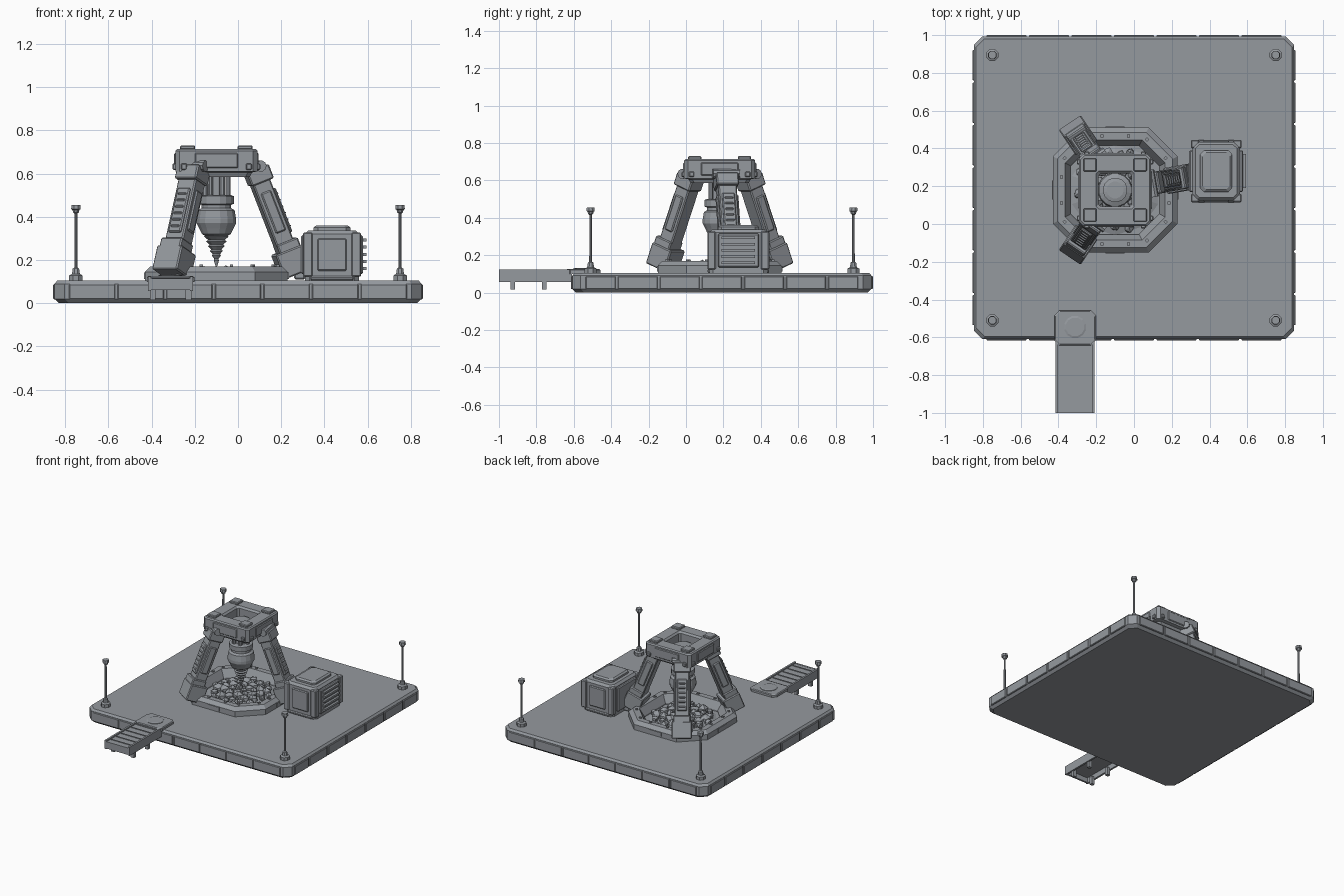
import bpy, bmesh, math, random
from mathutils import Matrix, Vector

if "Cube" in bpy.data.objects:
    bpy.data.objects.remove(bpy.data.objects["Cube"], do_unlink=True)

random.seed(4)
GREY = (0.30, 0.32, 0.345, 1)
metal = bpy.data.materials.new("plain_grey")
metal.use_nodes = True
metal.diffuse_color = GREY
metal.node_tree.nodes["Principled BSDF"].inputs["Base Color"].default_value = GREY

DECK = 0.105             # height of the deck surface
PIT = (-0.1, 0.18)       # centre of the rig and pit
BASE_Y = 0.192           # centre of the deck along y


def finish(name, bm, bevel=0):
    bmesh.ops.recalc_face_normals(bm, faces=bm.faces[:])
    mesh = bpy.data.meshes.new(name)
    bm.to_mesh(mesh)
    bm.free()
    mesh.materials.append(metal)
    obj = bpy.data.objects.new(name, mesh)
    bpy.context.collection.objects.link(obj)
    if bevel:
        mod = obj.modifiers.new("edge_bevel", "BEVEL")
        mod.width, mod.segments, mod.limit_method = bevel, 1, "ANGLE"
    return obj


def box(bm, centre, size, frame=Matrix()):
    m = frame @ Matrix.Translation(centre) @ Matrix.Diagonal((*size, 1))
    bmesh.ops.create_cube(bm, size=1, matrix=m)


def rect(c, hx, hy, cut, z):
    """Rectangle with cut corners."""
    pts = []
    for sx, sy in ((1, 1), (-1, 1), (-1, -1), (1, -1)):
        a = (c[0] + sx * hx, c[1] + sy * (hy - cut), z)
        b = (c[0] + sx * (hx - cut), c[1] + sy * hy, z)
        pts += [a, b] if sx * sy > 0 else [b, a]
    return pts


def circle(c, r, z, n=12):
    steps = [math.tau * (i + 0.5) / n for i in range(n)]
    return [(c[0] + r * math.cos(a), c[1] + r * math.sin(a), z) for a in steps]


def loft(bm, rings, closed=False):
    """Skin a stack of rings; cap the ends or join last to first."""
    rows = [[bm.verts.new(p) for p in ring] for ring in rings]
    n = len(rows[0])
    pairs = list(zip(rows, rows[1:])) + ([(rows[-1], rows[0])] if closed else [])
    for lo, hi in pairs:
        for i in range(n):
            j = (i + 1) % n
            bm.faces.new((lo[i], lo[j], hi[j], hi[i]))
    if not closed:
        bm.faces.new(rows[0][::-1])
        bm.faces.new(rows[-1])


def lathe(bm, c, profile, n=12):
    loft(bm, [circle(c, r, z, n) for r, z in profile])


# Deck slab
bm = bmesh.new()
loft(bm, [rect((0, BASE_Y), 0.848 - d, 0.8 - d, 0.045, z)
          for d, z in ((0.02, 0), (0, 0.02), (0, 0.09), (0.012, DECK))])
finish("deck", bm)

# Side panels between narrow gaps around the deck
bm = bmesh.new()
PITCH = 0.225
for side in (-1, 1):
    for k in range(-3, 4):
        box(bm, (k * PITCH, BASE_Y + side * 0.8, 0.053), (PITCH - 0.012, 0.015, 0.07))
        length = PITCH - 0.012 if abs(k) < 3 else 0.16
        y = BASE_Y + (k * PITCH if abs(k) < 3 else k * 0.216)
        box(bm, (side * 0.848, y, 0.053), (0.015, length, 0.07))
finish("deck_side_panels", bm, 0.004)

# Pit rim
bm = bmesh.new()
loft(bm, [rect(PIT, a, a, a * 0.46, z) for a, z in (
    (0.33, DECK), (0.33, 0.145), (0.305, 0.17), (0.265, 0.17), (0.235, 0.115), (0.235, DECK))],
    closed=True)
finish("pit_rim", bm)

# Clamps and bolts on the rim
bm = bmesh.new()
for i in range(8):
    frame = Matrix.Translation((*PIT, 0)) @ Matrix.Rotation(i * math.pi / 4, 4, "Z")
    d = 0.285 if i % 2 == 0 else 0.308
    for s in (-0.07, 0.07):
        box(bm, (d, s, 0.172), (0.016, 0.016, 0.012), frame)
    box(bm, (d + 0.04, 0, 0.128), (0.02, 0.1, 0.03), frame)
finish("rim_fittings", bm)

# Rubble heap in the pit
bm = bmesh.new()
lathe(bm, PIT, ((0.24, DECK), (0.2, 0.118), (0.06, 0.135)), 10)
for i in range(46):
    d = 0.215 * math.sqrt((i + 0.5) / 46)
    a = i * 2.4
    size = random.uniform(0.022, 0.045)
    spot = Vector((PIT[0] + d * math.cos(a), PIT[1] + d * math.sin(a),
                   0.145 - 0.1 * d + random.uniform(-0.01, 0.004)))
    rock = bmesh.ops.create_icosphere(bm, subdivisions=1, radius=size)["verts"]
    for v in rock:
        v.co = v.co * random.uniform(0.75, 1.1) + spot
finish("rubble", bm)

# Rig head: square ring with stepped underside and open centre
bm = bmesh.new()
loft(bm, [rect(PIT, a, a, 0.02 if a > 0.1 else 0.012, z) for a, z in (
    (0.155, 0.585), (0.165, 0.605), (0.19, 0.61), (0.19, 0.705), (0.182, 0.713),
    (0.1, 0.713), (0.088, 0.7), (0.088, 0.585))], closed=True)
finish("rig_head", bm)

# Head trim: corner pads, side plates and edge bolts
bm = bmesh.new()
for i in range(4):
    frame = Matrix.Translation((*PIT, 0)) @ Matrix.Rotation(i * math.pi / 2, 4, "Z")
    box(bm, (0.133, 0.133, 0.72), (0.07, 0.07, 0.02), frame)
    box(bm, (0.19, 0, 0.66), (0.012, 0.2, 0.07), frame)
    for s in (-0.15, 0.15):
        box(bm, (0.192, s, 0.632), (0.022, 0.028, 0.03), frame)
finish("head_trim", bm, 0.005)

# Drive shaft, motor cap and guide rods
bm = bmesh.new()
lathe(bm, PIT, ((0.088, 0.59), (0.088, 0.635), (0.065, 0.645), (0.065, 0.665), (0.045, 0.67)), 16)
lathe(bm, PIT, ((0.042, 0.48), (0.042, 0.6)))
for i in range(6):
    a = i * math.pi / 3
    lathe(bm, (PIT[0] + 0.054 * math.cos(a), PIT[1] + 0.054 * math.sin(a)),
          ((0.013, 0.48), (0.013, 0.6)), 8)
finish("drive_shaft", bm)

# Drill chuck
bm = bmesh.new()
lathe(bm, PIT, ((0.07, 0.5), (0.082, 0.495), (0.082, 0.46), (0.07, 0.455), (0.07, 0.44),
                (0.086, 0.43), (0.093, 0.39), (0.093, 0.37), (0.08, 0.345), (0.068, 0.32),
                (0.05, 0.31)), 16)
finish("drill_chuck", bm)

# Stepped drill bit
bm = bmesh.new()
profile = []
for k in range(6):
    r, z = 0.06 - k * 0.0095, 0.315 - k * 0.022
    profile += [(r * 0.8, z), (r, z - 0.007)]
lathe(bm, PIT, profile + [(0.002, 0.165)], 10)
finish("drill_bit", bm)

# Three slanted legs, built in a frame whose z runs along the leg
SLOPE = math.atan2(0.127, 0.323)
for name, angle in (("right_leg", 10), ("back_leg", 124), ("front_leg", 236)):
    frame = (Matrix.Translation((*PIT, 0)) @ Matrix.Rotation(math.radians(angle), 4, "Z")
             @ Matrix.Translation((0.35, 0, 0.19)) @ Matrix.Rotation(-SLOPE, 4, "Y"))
    bm = bmesh.new()
    box(bm, (0, 0, 0.25), (0.085, 0.1, 0.46), frame)
    box(bm, (0, 0, 0), (0.13, 0.14, 0.12), frame)              # foot
    box(bm, (0.01, 0, 0.075), (0.105, 0.118, 0.05), frame)     # ankle
    box(bm, (0.005, 0, 0.43), (0.11, 0.12, 0.07), frame)       # upper clamp
    box(bm, (0.046, 0, 0.24), (0.016, 0.07, 0.22), frame)      # outer plate
    for k in range(6):
        box(bm, (0.054, 0, 0.16 + k * 0.032), (0.012, 0.05, 0.012), frame)
    for s in (-1, 1):
        box(bm, (0, s * 0.052, 0.25), (0.05, 0.014, 0.2), frame)
    finish(name, bm, 0.006)
    bm = bmesh.new()
    pin = frame @ Matrix.Translation((0.02, 0, 0.47)) @ Matrix.Rotation(math.pi / 2, 4, "X")
    bmesh.ops.create_cone(bm, cap_ends=True, segments=10, radius1=0.026, radius2=0.026,
                          depth=0.145, matrix=pin)
    finish(name + "_pin", bm)

# Generator housing
GEN = (0.435, 0.28)
bm = bmesh.new()
loft(bm, [rect(GEN, 0.125 - d, 0.155 - d, 0.02, z)
          for d, z in ((0, DECK), (0, 0.32), (0.015, 0.337))])
loft(bm, [rect(GEN, 0.085 - d, 0.11 - d, 0.02, z)
          for d, z in ((0, 0.33), (0, 0.35), (0.012, 0.36))])
finish("generator_body", bm)

# Generator frame: corner posts, face panels, vents
bm = bmesh.new()
for sx in (-1, 1):
    for sy in (-1, 1):
        box(bm, (GEN[0] + sx * 0.112, GEN[1] + sy * 0.143, 0.225), (0.045, 0.045, 0.205))
    box(bm, (GEN[0] + sx * 0.13, GEN[1], 0.225), (0.025, 0.22, 0.18))
    box(bm, (GEN[0], GEN[1] + sx * 0.157, 0.225), (0.135, 0.016, 0.15))
    box(bm, (GEN[0], GEN[1] + sx * 0.155, 0.115), (0.2, 0.02, 0.02))
finish("generator_frame", bm, 0.006)
bm = bmesh.new()
for k in range(5):
    box(bm, (GEN[0] + 0.148, GEN[1], 0.16 + k * 0.033), (0.022, 0.18, 0.014))
finish("generator_vents", bm)
bm = bmesh.new()
box(bm, (GEN[0] - 0.15, GEN[1] - 0.02, 0.14), (0.05, 0.09, 0.06))
finish("generator_coupling", bm, 0.006)

# Four corner lamps
bm = bmesh.new()
for x in (-0.75, 0.75):
    for y in (-0.51, 0.895):
        lathe(bm, (x, y), ((0.034, DECK), (0.034, 0.128), (0.02, 0.135), (0.016, 0.16),
                           (0.008, 0.165), (0.007, 0.415), (0.014, 0.42), (0.018, 0.432),
                           (0.024, 0.436), (0.022, 0.455)), 8)
finish("corner_lamps", bm)

# Loading ramp: hollow trough with rails, slats and feet
RX = -0.312
bm = bmesh.new()
box(bm, (RX, -0.805, 0.105), (0.19, 0.38, 0.015))
for s in (-1, 1):
    box(bm, (RX + s * 0.097, -0.805, 0.09), (0.014, 0.39, 0.065))
    for y in (-0.925, -0.757):
        box(bm, (RX + s * 0.083, y, 0.045), (0.026, 0.024, 0.06))
box(bm, (RX, -0.993, 0.088), (0.2, 0.014, 0.052))
for k in range(6):
    box(bm, (RX, -0.95 + k * 0.06, 0.114), (0.17, 0.006, 0.006))
finish("ramp", bm)

# Landing pad where the ramp meets the deck
bm = bmesh.new()
loft(bm, [rect((RX, -0.55), 0.11 - d, 0.092 - d, 0.025, z)
          for d, z in ((0, 0.1), (0, 0.12), (0.006, 0.125))])
lathe(bm, (RX, -0.545), ((0.06, 0.12), (0.06, 0.128), (0.05, 0.131)), 12)
finish("ramp_pad", bm)
